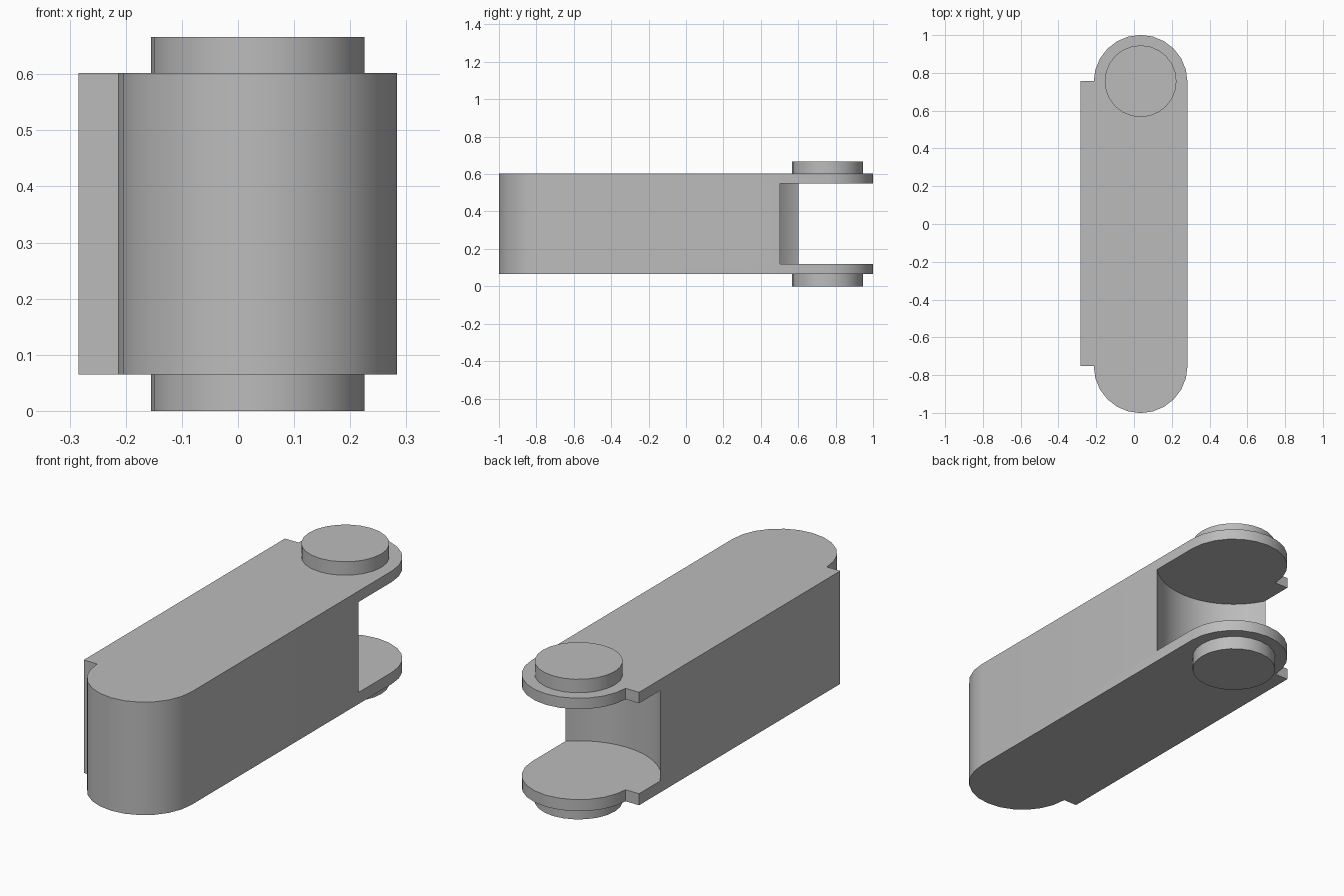
import bpy, bmesh
from math import pi, sin, cos

cube = bpy.data.objects.get("Cube")
if cube:
    bpy.data.objects.remove(cube, do_unlink=True)

CX, END_Y, RADIUS = 0.035, 0.753, 0.248
BOTTOM, TOP, HEIGHT = 0.065, 0.602, 0.666
GAP_BOTTOM, GAP_TOP = 0.12, 0.55
SEGMENTS = 24

grey = bpy.data.materials.new("plain_grey")
grey.use_nodes = True
grey.diffuse_color = (0.5, 0.5, 0.5, 1)
grey.node_tree.nodes["Principled BSDF"].inputs["Base Color"].default_value = (0.5, 0.5, 0.5, 1)


def arc(cy, radius, start, end, steps):
    """Points on an arc around the arm's centre line."""
    return [(CX + radius * cos(start + (end - start) * i / steps),
             cy + radius * sin(start + (end - start) * i / steps))
            for i in range(steps + 1)]


def prism(name, outline, z0, z1):
    """Extrude a flat outline from z0 up to z1."""
    bm = bmesh.new()
    base = bm.faces.new([bm.verts.new((x, y, z0)) for x, y in outline])
    top = bmesh.ops.extrude_face_region(bm, geom=[base])["geom"]
    bmesh.ops.translate(bm, vec=(0, 0, z1 - z0),
                        verts=[v for v in top if isinstance(v, bmesh.types.BMVert)])
    bmesh.ops.recalc_face_normals(bm, faces=bm.faces)
    mesh = bpy.data.meshes.new(name)
    bm.to_mesh(mesh)
    bm.free()
    mesh.materials.append(grey)
    obj = bpy.data.objects.new(name, mesh)
    bpy.context.collection.objects.link(obj)
    return obj


def activate(obj):
    bpy.ops.object.select_all(action='DESELECT')
    obj.select_set(True)
    bpy.context.view_layer.objects.active = obj


def disc(radius, cy, steps):
    return arc(cy, radius, 0, 2 * pi, steps)[:-1]


# Arm: rounded ends with a square ledge along the right side
ledge_x = -0.284
outline = arc(END_Y, RADIUS, 0, pi, SEGMENTS // 2)
outline += [(ledge_x, END_Y + 0.005), (ledge_x, -END_Y)]
outline += arc(-END_Y, RADIUS, pi, 2 * pi, SEGMENTS // 2)
# Bring the rear step square to the ledge end
outline[SEGMENTS // 2] = (CX - RADIUS, END_Y + 0.005)
arm = prism("link_arm", outline, BOTTOM, TOP)

# Round clearance slot that leaves two fork plates at the back
cutter = prism("slot_cutter", disc(0.355, END_Y + 0.003, 64), GAP_BOTTOM, GAP_TOP)
cutter.hide_render = True
slot = arm.modifiers.new("slot", 'BOOLEAN')
slot.operation = 'DIFFERENCE'
slot.solver = 'EXACT'
slot.object = cutter
activate(arm)
bpy.ops.object.modifier_apply(modifier=slot.name)
bpy.data.objects.remove(cutter, do_unlink=True)

# Pin ends standing out of the fork plates
parts = [arm]
for name, z0, z1 in (("lower_pin", 0, BOTTOM), ("upper_pin", TOP, HEIGHT)):
    parts.append(prism(name, disc(0.19, END_Y + 0.003, SEGMENTS), z0, z1))

for part in parts:
    activate(part)
    bpy.ops.object.shade_smooth_by_angle(angle=pi / 6)
